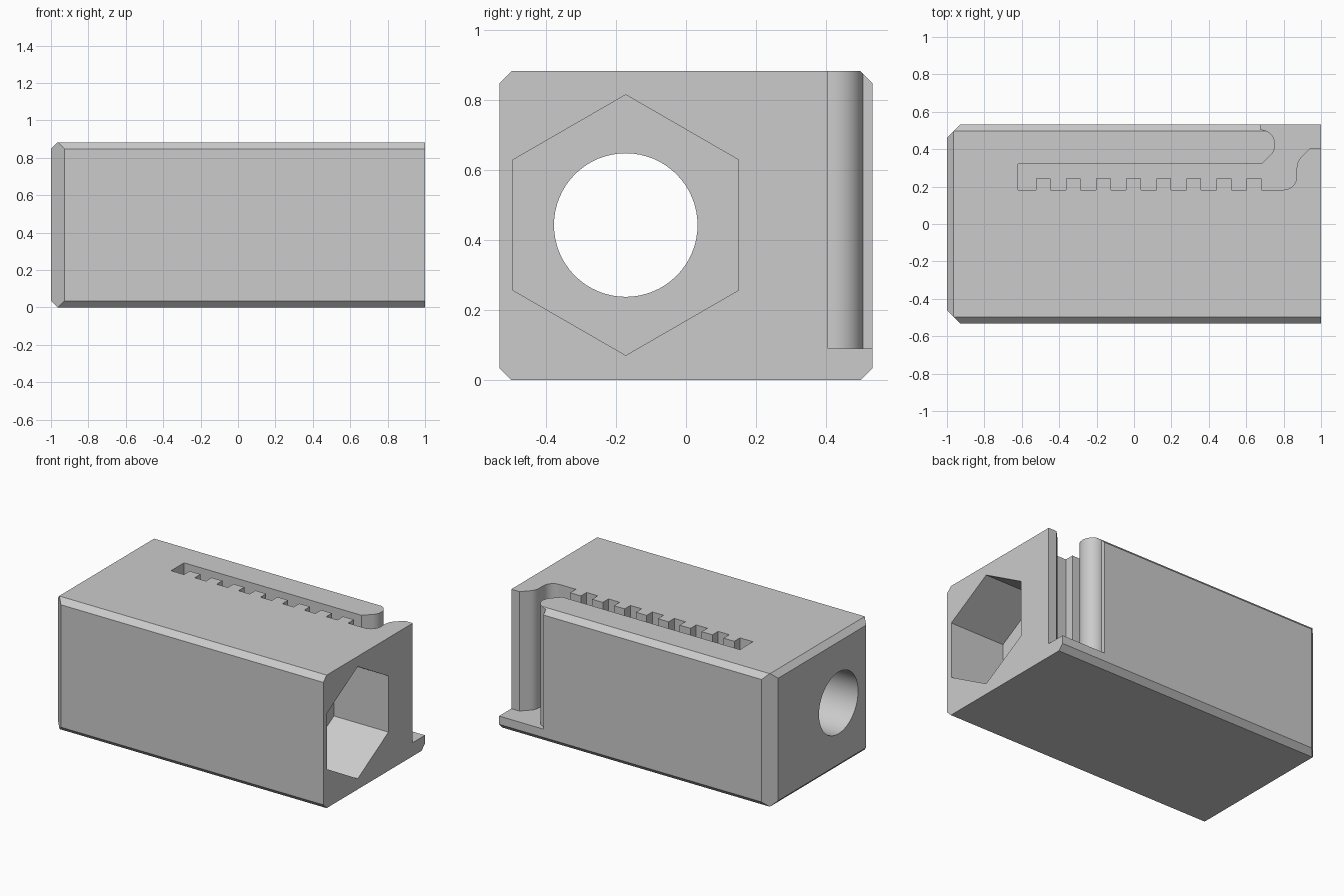
import bpy, bmesh
from math import cos, sin, radians
from mathutils import Vector, Matrix

if "Cube" in bpy.data.objects:
    bpy.data.objects.remove(bpy.data.objects["Cube"])

HX, HY, H = 1.0, 0.533, 0.883      # half length, half depth, height
grey = bpy.data.materials.new("plain grey")
grey.use_nodes = True
colour = (0.6, 0.6, 0.6, 1)
grey.diffuse_color = colour
grey.node_tree.nodes["Principled BSDF"].inputs["Base Color"].default_value = colour


def make_object(name, bm):
    bmesh.ops.recalc_face_normals(bm, faces=bm.faces)
    mesh = bpy.data.meshes.new(name)
    bm.to_mesh(mesh)
    bm.free()
    mesh.materials.append(grey)
    obj = bpy.data.objects.new(name, mesh)
    bpy.context.collection.objects.link(obj)
    return obj


def prism(name, points, start, vec):
    """Extrude a closed outline; start maps 2D points to 3D."""
    bm = bmesh.new()
    face = bm.faces.new([bm.verts.new(start(a, b)) for a, b in points])
    new = bmesh.ops.extrude_face_region(bm, geom=[face])["geom"]
    bmesh.ops.translate(bm, vec=vec, verts=[v for v in new if isinstance(v, bmesh.types.BMVert)])
    return make_object(name, bm)


def arc(cx, cy, r, a0, a1, n):
    angles = [radians(a0 + (a1 - a0) * i / n) for i in range(n + 1)]
    return [(cx + r * cos(a), cy + r * sin(a)) for a in angles]


# Block with chamfered long edges and a chamfered left end
bm = bmesh.new()
bmesh.ops.create_cube(bm, size=1, matrix=Matrix.Translation((0, 0, H / 2)) @ Matrix.Diagonal((2 * HX, 2 * HY, H, 1)))
centre = Vector((0, 0, H / 2))
cuts = []
for s in (-1, 1):
    cuts.append((Vector((-HX, s * HY, 0)), Vector((-1, s, 0)), 0.072))
    cuts.append((Vector((-HX, 0, s * H / 2)), Vector((-1, 0, s)), 0.035))
    for t in (-1, 1):
        cuts.append((Vector((0, s * HY, t * H / 2)), Vector((0, s, t)), 0.035))
for edge, normal, size in cuts:
    point = centre + edge - normal * size / 2
    geom = bm.verts[:] + bm.edges[:] + bm.faces[:]
    cut = bmesh.ops.bisect_plane(bm, geom=geom, plane_co=point, plane_no=normal, clear_outer=True)
    bmesh.ops.contextual_create(bm, geom=[e for e in cut["geom_cut"] if isinstance(e, bmesh.types.BMEdge)])
block = make_object("block", bm)

# Toothed slot, open at the back right corner, leaving a round-tipped arm
low, high, inner = 0.183, 0.243, 0.32
slot = [(-0.62, inner), (-0.62, low)]
for i in range(8):
    x = -0.525 + 0.161 * i
    slot += [(x, low), (x, high), (x + 0.079, high), (x + 0.079, low)]
slot += arc(0.8, 0.253, 0.07, -90, 0, 10)
slot += arc(0.95, 0.3, 0.08, 180, 135, 6)
slot += [(0.94, 0.405), (1.2, 0.405), (1.2, 0.8), (0.675, 0.8)]
slot += arc(0.675, 0.425, 0.08, 90, -45, 20)
slot += [(0.683, inner)]

# Hexagonal socket and round through hole
hexagon = arc(-0.172, 0.443, 0.372, 90, 390, 5)
circle = arc(-0.172, 0.443, 0.205, 0, 354.375, 63)

cutters = [
    prism("slot_cutter", slot, lambda a, b: (a, b, 0.09), (0, 0, 2)),
    prism("socket_cutter", hexagon, lambda a, b: (0.6, a, b), (1, 0, 0)),
    prism("hole_cutter", circle, lambda a, b: (-1.5, a, b), (3, 0, 0)),
]

bpy.ops.object.select_all(action="DESELECT")
bpy.context.view_layer.objects.active = block
block.select_set(True)
for cutter in cutters:
    cutter.hide_render = True
    mod = block.modifiers.new("cut", "BOOLEAN")
    mod.operation = "DIFFERENCE"
    mod.solver = "EXACT"
    mod.object = cutter
    bpy.ops.object.modifier_apply(modifier=mod.name)
    bpy.data.objects.remove(cutter)
bpy.ops.object.shade_smooth_by_angle(angle=radians(30))
